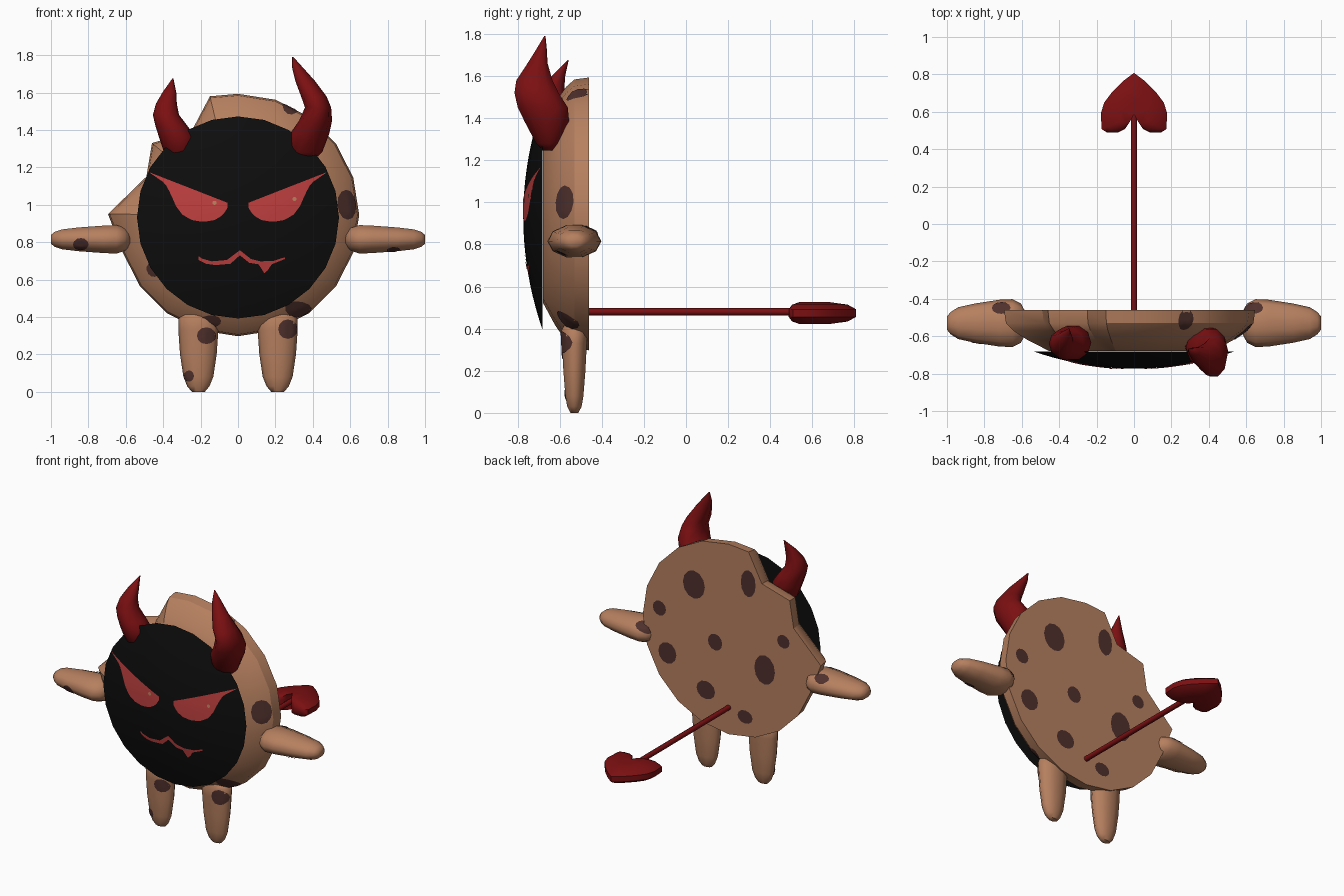
import bpy, bmesh
from math import sin, cos, pi, radians, hypot
from mathutils import Vector
from mathutils.bvhtree import BVHTree

if "Cube" in bpy.data.objects:
    bpy.data.objects.remove(bpy.data.objects["Cube"])


def material(name, r, g, b):
    m = bpy.data.materials.new(name)
    m.diffuse_color = (r, g, b, 1)
    m.use_nodes = True
    m.node_tree.nodes["Principled BSDF"].inputs["Base Color"].default_value = m.diffuse_color
    return m


BISCUIT = material("biscuit tan", 0.47, 0.215, 0.115)
CHIP = material("chip brown", 0.078, 0.03, 0.026)
BLACK = material("face black", 0.004, 0.004, 0.004)
RED = material("dark red", 0.2, 0.005, 0.006)
EYE = material("glow red", 0.52, 0.05, 0.05)
DOT = material("pupil tan", 0.5, 0.22, 0.11)


def build(name, verts, faces, mat, angle=35, closed=True):
    bm = bmesh.new()
    vs = [bm.verts.new(v) for v in verts]
    for f in faces:
        bm.faces.new([vs[i] for i in f])
    if closed:
        bmesh.ops.recalc_face_normals(bm, faces=bm.faces)
    me = bpy.data.meshes.new(name)
    bm.to_mesh(me)
    bm.free()
    me.materials.append(mat)
    ob = bpy.data.objects.new(name, me)
    bpy.context.collection.objects.link(ob)
    bpy.ops.object.select_all(action='DESELECT')
    ob.select_set(True)
    bpy.context.view_layer.objects.active = ob
    bpy.ops.object.shade_smooth_by_angle(angle=radians(angle))
    return BVHTree.FromPolygons([Vector(v) for v in verts], faces)


def loft(name, rings, mat, angle=35):
    """Skin a list of equal point rings and cap both ends."""
    n = len(rings[0])
    verts = [p for r in rings for p in r]
    faces = [(k * n + i, k * n + (i + 1) % n, (k + 1) * n + (i + 1) % n, (k + 1) * n + i)
             for k in range(len(rings) - 1) for i in range(n)]
    faces += [tuple(range(n)), tuple(range(len(verts) - n, len(verts)))]
    return build(name, verts, faces, mat, angle)


def ellipse(cu, cv, ru, rv, n):
    return [(cu + ru * cos(2 * pi * i / n), cv + rv * sin(2 * pi * i / n)) for i in range(n)]


def upright(name, rings, mat, n=10):
    """Rings given as z, x centre, y centre, x radius, y radius."""
    return loft(name, [[(x, y, r[0]) for x, y in ellipse(*r[1:], n)] for r in rings], mat, 60)


def plate(name, points, faces, target, d, mat, lift=0.004):
    """Thin patch: cast points along d on to the target, drop what misses."""
    hits = {}
    for i, p in enumerate(points):
        loc, nor, _, _ = target.ray_cast(p - d * 0.6, d)
        if loc:
            hits[i] = loc + (nor if nor.dot(d) < 0 else -nor) * lift
    ids = {i: k for k, i in enumerate(hits)}
    good = []
    for f in faces:
        if all(i in ids for i in f):
            q = [ids[i] for i in f]
            a, b, c = [list(hits.values())[i] for i in q[:3]]
            good.append(q[::-1] if (b - a).cross(c - a).dot(d) > 0 else q)
    build(name, list(hits.values()), good, mat, closed=False)


def spot(name, target, c, d, ru, rv, mat=CHIP, lift=0.004):
    d, c, n, k = Vector(d).normalized(), Vector(c), 12, 4
    up = Vector((0, 1, 0)) if abs(d.z) > 0.95 else Vector((0, 0, 1))
    v = (up - d * up.dot(d)).normalized()
    u = d.cross(v)
    pts = [c] + [c + u * a * j / k + v * b * j / k for j in range(1, k + 1)
                 for a, b in ellipse(0, 0, ru, rv, n)]
    faces = [(0, 1 + i, 1 + (i + 1) % n) for i in range(n)]
    faces += [(1 + j * n + i, 1 + j * n + (i + 1) % n, 1 + (j + 1) * n + (i + 1) % n, 1 + (j + 1) * n + i)
              for j in range(k - 1) for i in range(n)]
    plate(name, pts, faces, target, d, mat, lift)


def interp(line, x):
    for (x0, z0), (x1, z1) in zip(line, line[1:]):
        if x <= x1:
            return z0 + (z1 - z0) * (x - x0) / (x1 - x0)
    return line[-1][1]


def ribbon(name, target, top, bottom, mat, cols, rows):
    """Front-facing patch between two polylines that run left to right."""
    x0, x1 = top[0][0], top[-1][0]
    pts = []
    for i in range(cols + 1):
        x = x0 + (x1 - x0) * i / cols
        a, b = interp(top, x), interp(bottom, x)
        pts += [Vector((x, -0.75, a + (b - a) * j / rows)) for j in range(rows + 1)]
    w = rows + 1
    faces = [(i * w + j, i * w + j + 1, i * w + w + j + 1, i * w + w + j)
             for i in range(cols) for j in range(rows)]
    plate(name, pts, faces, target, Vector((0, 1, 0)), mat)


# Biscuit body: 20-sided disc with a bite out of the upper left
CZ = 0.945
outline = [(0.648 * cos(radians(90 - 18 * i)), 0.648 * sin(radians(90 - 18 * i))) for i in range(15)]
outline += [(x, z - CZ) for x, z in [(-0.695, 0.95), (-0.49, 1.15), (-0.46, 1.33), (-0.25, 1.39), (-0.15, 1.58)]]
body = loft("biscuit_body", [[(x * s, y, CZ + z * s) for x, z in outline] for y, s in
            [(-0.46, 1), (-0.53, 0.985), (-0.57, 0.93), (-0.62, 0.82), (-0.68, 0.65)]], BISCUIT, 30)

# Domed black face
FZ, RAD, BIG = 0.932, 0.54, 1.58
face = loft("face_dome", [[(x, -0.773 + r * r / (2 * BIG), z) for x, z in ellipse(0, FZ, r, r, 24)]
            for r in [RAD * k / 10 for k in range(10, 0, -1)] + [0.005]], BLACK, 60)

# Eyes, pupils and mouth
for side, dx in (("left", -0.005), ("right", 0.005)):
    s = -1 if side == "left" else 1
    top = [(0.05, 1.01), (0.465, 1.172)]
    low = [(0.05, 0.985), (0.075, 0.945), (0.12, 0.918), (0.18, 0.908), (0.24, 0.918), (0.29, 0.945),
           (0.325, 0.99), (0.355, 1.06), (0.385, 1.115), (0.465, 1.17)]
    t, b = [sorted((s * x + dx, z) for x, z in line) for line in (top, low)]
    ribbon(side + "_eye", face, t, b, EYE, 24, 4)
spot("left_pupil", face, (-0.125, -0.75, 1.01), (0, 1, 0), 0.011, 0.011, DOT, 0.008)
spot("right_pupil", face, (0.3, -0.75, 1.03), (0, 1, 0), 0.011, 0.011, DOT, 0.008)
ribbon("mouth", face,
       [(-0.21, 0.725), (-0.19, 0.712), (-0.14, 0.698), (-0.06, 0.705), (0.01, 0.757), (0.07, 0.71),
        (0.12, 0.698), (0.19, 0.7), (0.25, 0.72)],
       [(-0.21, 0.705), (-0.17, 0.685), (-0.12, 0.678), (-0.04, 0.685), (0.01, 0.73), (0.06, 0.69),
        (0.11, 0.682), (0.14, 0.635), (0.165, 0.655), (0.175, 0.68), (0.25, 0.71)], EYE, 46, 1)

# Horns, different in size and lean
upright("right_horn", [(1.245, 0.36, -0.65, 0.05, 0.03), (1.28, 0.36, -0.65, 0.09, 0.065),
                       (1.38, 0.383, -0.66, 0.105, 0.11), (1.45, 0.415, -0.68, 0.088, 0.125),
                       (1.52, 0.428, -0.71, 0.07, 0.11), (1.58, 0.405, -0.72, 0.068, 0.09),
                       (1.66, 0.36, -0.705, 0.053, 0.05), (1.73, 0.32, -0.685, 0.03, 0.025),
                       (1.79, 0.293, -0.67, 0.003, 0.003)], RED)
upright("left_horn", [(1.25, -0.31, -0.63, 0.05, 0.04), (1.28, -0.315, -0.63, 0.08, 0.075),
                      (1.36, -0.325, -0.635, 0.097, 0.095), (1.42, -0.355, -0.64, 0.086, 0.09),
                      (1.48, -0.385, -0.64, 0.07, 0.075), (1.54, -0.383, -0.63, 0.056, 0.055),
                      (1.6, -0.367, -0.605, 0.037, 0.033), (1.675, -0.348, -0.56, 0.003, 0.003)], RED)

# Arms and legs
limbs = {}
for side, s in (("left", -1), ("right", 1)):
    rings = [(0.575, 0.05, 0.035), (0.605, 0.105, 0.065), (0.65, 0.128, 0.08), (0.72, 0.125, 0.077),
             (0.85, 0.105, 0.067), (0.94, 0.085, 0.056), (0.98, 0.06, 0.042), (1.0, 0.035, 0.025)]
    limbs[side + "_arm"] = loft(side + "_arm", [[(s * x, y, z) for y, z in ellipse(-0.53, 0.815, a, b, 10)]
                                                for x, a, b in rings], BISCUIT, 60)
    limbs[side + "_leg"] = upright(side + "_leg", [
        (z, s * 0.212, -0.53, a, b) for z, a, b in
        [(0, 0.035, 0.02), (0.03, 0.06, 0.036), (0.08, 0.08, 0.045), (0.2, 0.098, 0.055),
         (0.33, 0.107, 0.062), (0.39, 0.107, 0.065), (0.42, 0.08, 0.05)]], BISCUIT)

# Tail rod with heart-shaped tip
loft("tail_rod", [[(x, y, z) for x, z in ellipse(0, 0.48, 0.017, 0.017, 8)] for y in (-0.465, 0.62)], RED, 60)
half = [(0.06, 0.77), (0.12, 0.71), (0.165, 0.65), (0.183, 0.59), (0.178, 0.505), (0.15, 0.487),
        (0.09, 0.485), (0.05, 0.505), (0.025, 0.55)]
heart = [(0, 0.815)] + half + [(0, 0.595)] + [(-x, y) for x, y in reversed(half)]
loft("tail_tip", [[(x * s, 0.58 + (y - 0.58) * s, 0.474 + dz) for x, y in heart] for dz, s in
     [(-0.053, 0.4), (-0.04, 0.8), (-0.018, 0.97), (0.018, 0.97), (0.04, 0.8), (0.053, 0.4)]], RED, 50)

# Chips on the back of the biscuit
for i, (x, z, a, b) in enumerate([(0.26, 1.25, 0.083, 0.095), (-0.15, 1.365, 0.056, 0.092), (0.52, 1.02, 0.05, 0.05),
                                  (0.1, 0.9, 0.054, 0.056), (0.46, 0.73, 0.068, 0.072), (-0.415, 1.04, 0.047, 0.045),
                                  (-0.274, 0.81, 0.078, 0.1), (0.17, 0.555, 0.07, 0.062),
                                  (-0.126, 0.45, 0.057, 0.045)]):
    spot(f"back_chip_{i}", body, (x, -0.4, z), (0, -1, 0), a, b)

# Chips around the rim
for i, (c, d, a, b) in enumerate([((0.59, -0.585, 1.0), (-0.7, 0.7, 0), 0.065, 0.08),
                                  ((0.33, -0.57, 0.43), (-0.4, 0.45, 0.7), 0.08, 0.05),
                                  ((0.27, -0.51, 1.5), (-0.4, 0, -0.9), 0.055, 0.045),
                                  ((-0.46, -0.62, 0.65), (0.7, 0.6, 0.35), 0.04, 0.04),
                                  ((-0.15, -0.58, 0.37), (0.15, 0.5, 0.8), 0.06, 0.04)]):
    spot(f"rim_chip_{i}", body, c, d, a, b)

# Chips on the limbs
for i, (limb, c, d, a, b) in enumerate([("left_arm", (-0.84, -0.62, 0.79), (0, 1, 0), 0.042, 0.03),
                                        ("left_arm", (-0.71, -0.45, 0.87), (0, -0.3, -1), 0.05, 0.035),
                                        ("right_arm", (0.64, -0.45, 0.87), (0, -0.3, -1), 0.05, 0.035),
                                        ("right_arm", (0.83, -0.6, 0.75), (0, 0.5, 0.8), 0.035, 0.03),
                                        ("left_leg", (-0.17, -0.58, 0.3), (0, 1, 0), 0.05, 0.045),
                                        ("left_leg", (-0.26, -0.58, 0.085), (0, 1, 0), 0.025, 0.03),
                                        ("right_leg", (0.265, -0.58, 0.335), (0, 1, 0), 0.05, 0.052)]):
    spot(f"limb_chip_{i}", limbs[limb], c, d, a, b)
